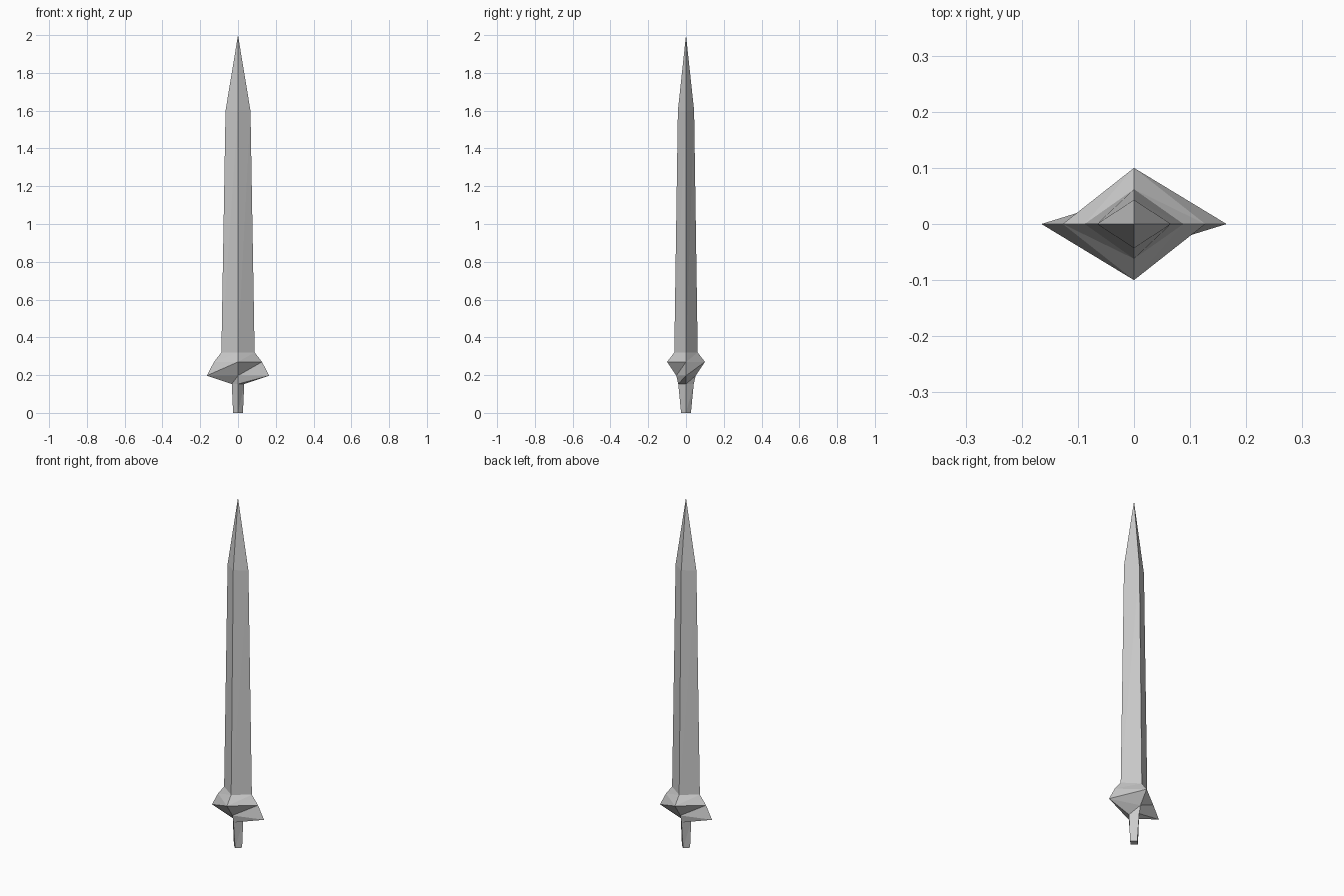
import bpy, bmesh

if "Cube" in bpy.data.objects:
    bpy.data.objects.remove(bpy.data.objects["Cube"])


def diamond_loft(name, sections, cap_bottom=False, tip=None):
    """Loft four-sided diamond sections given as (z, half width x, half depth y)."""
    bm = bmesh.new()
    rings = [[bm.verts.new(p) for p in ((rx, 0, z), (0, ry, z), (-rx, 0, z), (0, -ry, z))]
             for z, rx, ry in sections]
    for low, up in zip(rings, rings[1:]):
        for i in range(4):
            j = (i + 1) % 4
            # fold every side along the same diagonal
            bm.faces.new((low[i], low[j], up[j]))
            bm.faces.new((low[i], up[j], up[i]))
    if cap_bottom:
        bm.faces.new(rings[0][::-1])
    if tip is not None:
        point = bm.verts.new((0, 0, tip))
        for i in range(4):
            bm.faces.new((rings[-1][i], rings[-1][(i + 1) % 4], point))
    # merge coplanar halves back into clean flat faces
    bmesh.ops.dissolve_limit(bm, angle_limit=0.002, verts=bm.verts, edges=bm.edges)
    mesh = bpy.data.meshes.new(name)
    bm.to_mesh(mesh)
    bm.free()
    obj = bpy.data.objects.new(name, mesh)
    bpy.context.collection.objects.link(obj)
    return obj


# Sections shared where the parts meet
grip_top = (0.153, 0.033, 0.041)
blade_base = (0.32, 0.088, 0.062)

# Short tapered grip
diamond_loft("grip", [(0, 0.026, 0.026), grip_top], cap_bottom=True)

# Faceted flared guard
diamond_loft("guard", [grip_top, (0.197, 0.165, 0.051), (0.27, 0.127, 0.1), blade_base])

# Long blade with a pointed tip
diamond_loft("blade", [blade_base, (1.6, 0.066, 0.043)], tip=2.0)
